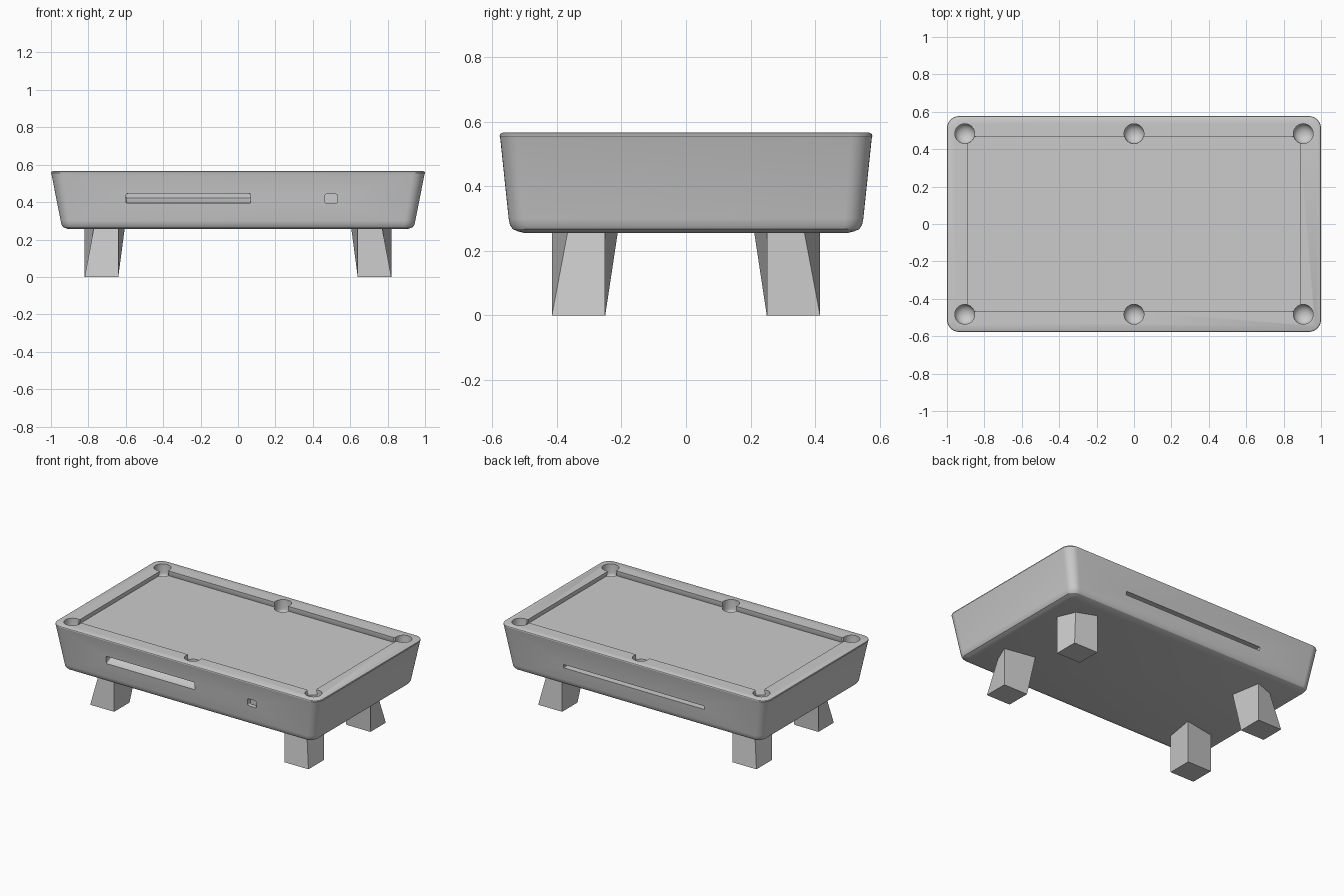
import bpy, bmesh, math

if "Cube" in bpy.data.objects:
    bpy.data.objects.remove(bpy.data.objects["Cube"])


def rounded_rect(hx, hy, r, z, cx=0, cy=0, n=8):
    """Ring of points around a rectangle with rounded corners."""
    pts = []
    for k, (sx, sy) in enumerate([(1, 1), (-1, 1), (-1, -1), (1, -1)]):
        for i in range(n + 1):
            a = math.pi / 2 * (k + i / n)
            pts.append((cx + sx * (hx - r) + r * math.cos(a),
                        cy + sy * (hy - r) + r * math.sin(a), z))
    return pts


def circle(r, z, cx, cy, n=32):
    return [(cx + r * math.cos(2 * math.pi * i / n),
             cy + r * math.sin(2 * math.pi * i / n), z) for i in range(n)]


def loft(bm, rings):
    """Skin a stack of equal-length rings and cap both ends."""
    loops = [[bm.verts.new(p) for p in ring] for ring in rings]
    for a, b in zip(loops, loops[1:]):
        for i in range(len(a)):
            j = (i + 1) % len(a)
            bm.faces.new((a[i], a[j], b[j], b[i]))
    bm.faces.new(loops[0][::-1])
    bm.faces.new(loops[-1])


def make_object(name, solids):
    bm = bmesh.new()
    for rings in solids:
        loft(bm, rings)
    bmesh.ops.recalc_face_normals(bm, faces=bm.faces[:])
    mesh = bpy.data.meshes.new(name)
    bm.to_mesh(mesh)
    bm.free()
    obj = bpy.data.objects.new(name, mesh)
    bpy.context.collection.objects.link(obj)
    return obj


def upright(ring, side):
    """Turn a flat ring so its z becomes depth towards front (-1) or back (1)."""
    return [(x, side * z, y) for x, y, z in ring]


# Tapered cabinet with rounded bottom and rim edges
body = make_object("table_cabinet", [[
    rounded_rect(hx, hy, r, z) for hx, hy, r, z in [
        (0.900, 0.500, 0.035, 0.255), (0.920, 0.520, 0.045, 0.260),
        (0.936, 0.536, 0.052, 0.267), (0.944, 0.545, 0.056, 0.280),
        (0.948, 0.549, 0.058, 0.300), (0.997, 0.575, 0.065, 0.548),
        (1.000, 0.577, 0.066, 0.556), (0.998, 0.575, 0.064, 0.562),
        (0.990, 0.567, 0.058, 0.566)]]])

# Playing bed recess, flared at the corners and undercut below the cushions
quarter = [(0.887, 0.425), (0.900, 0.440), (0.862, 0.478), (0.845, 0.464)]
outline = []
for sx, sy in [(1, 1), (-1, 1), (-1, -1), (1, -1)]:
    pts = quarter if sx * sy > 0 else quarter[::-1]
    outline += [(sx * x, sy * y) for x, y in pts]
bed_cutter = make_object("bed_cutter", [[
    [(x * s, y * s, z) for x, y in outline]
    for z, s in [(0.530, 1.012), (0.550, 1.0), (0.62, 1.0)]]])

# Six round-bottomed pockets
pockets = []
for x in (-0.905, 0, 0.905):
    for y in (-0.483, 0.483):
        rings = [circle(0.053, 0.62, x, y), circle(0.053, 0.505, x, y)]
        for i in range(1, 6):
            a = math.radians(16 * i)
            rings.append(circle(0.053 * math.cos(a),
                                0.505 - 0.04 * math.sin(a), x, y))
        pockets.append(rings)
pocket_cutter = make_object("pocket_cutter", pockets)

# Ball return tray and coin opening in front, long thin slot behind
front_tray = [upright(rounded_rect(0.333, h, 0.008, d, -0.265, z), -1)
              for h, d, z in [(0.026, 0.65, 0.420), (0.026, 0.55, 0.420),
                              (0.012, 0.495, 0.433)]]
front_hole = [upright(rounded_rect(0.034, 0.025, 0.012, d, 0.498, 0.418), -1)
              for d in (0.65, 0.53)]
back_slot = [upright(rounded_rect(0.53, 0.012, 0.004, d, 0, 0.395), 1)
             for d in (0.65, 0.51)]
slot_cutter = make_object("slot_cutter", [front_tray, front_hole, back_slot])

bpy.context.view_layer.objects.active = body
body.select_set(True)
for cutter in (bed_cutter, pocket_cutter, slot_cutter):
    cutter.hide_render = True
    mod = body.modifiers.new(cutter.name, 'BOOLEAN')
    mod.operation = 'DIFFERENCE'
    mod.solver = 'EXACT'
    mod.object = cutter
    bpy.ops.object.modifier_apply(modifier=mod.name)
    bpy.data.objects.remove(cutter)
bpy.ops.object.shade_smooth_by_angle(angle=math.radians(30))

# Four legs splaying diagonally outwards
foot = [(0.82, 0.415), (0.64, 0.415), (0.64, 0.25), (0.82, 0.25)]
top = [(0.77, 0.365), (0.64, 0.415), (0.605, 0.21), (0.82, 0.25)]
for sx, side in ((-1, "left"), (1, "right")):
    for sy, end in ((-1, "front"), (1, "back")):
        make_object(f"{end}_{side}_leg", [[
            [(sx * x, sy * y, z) for x, y in ring]
            for ring, z in ((foot, 0.0), (top, 0.265))]])
